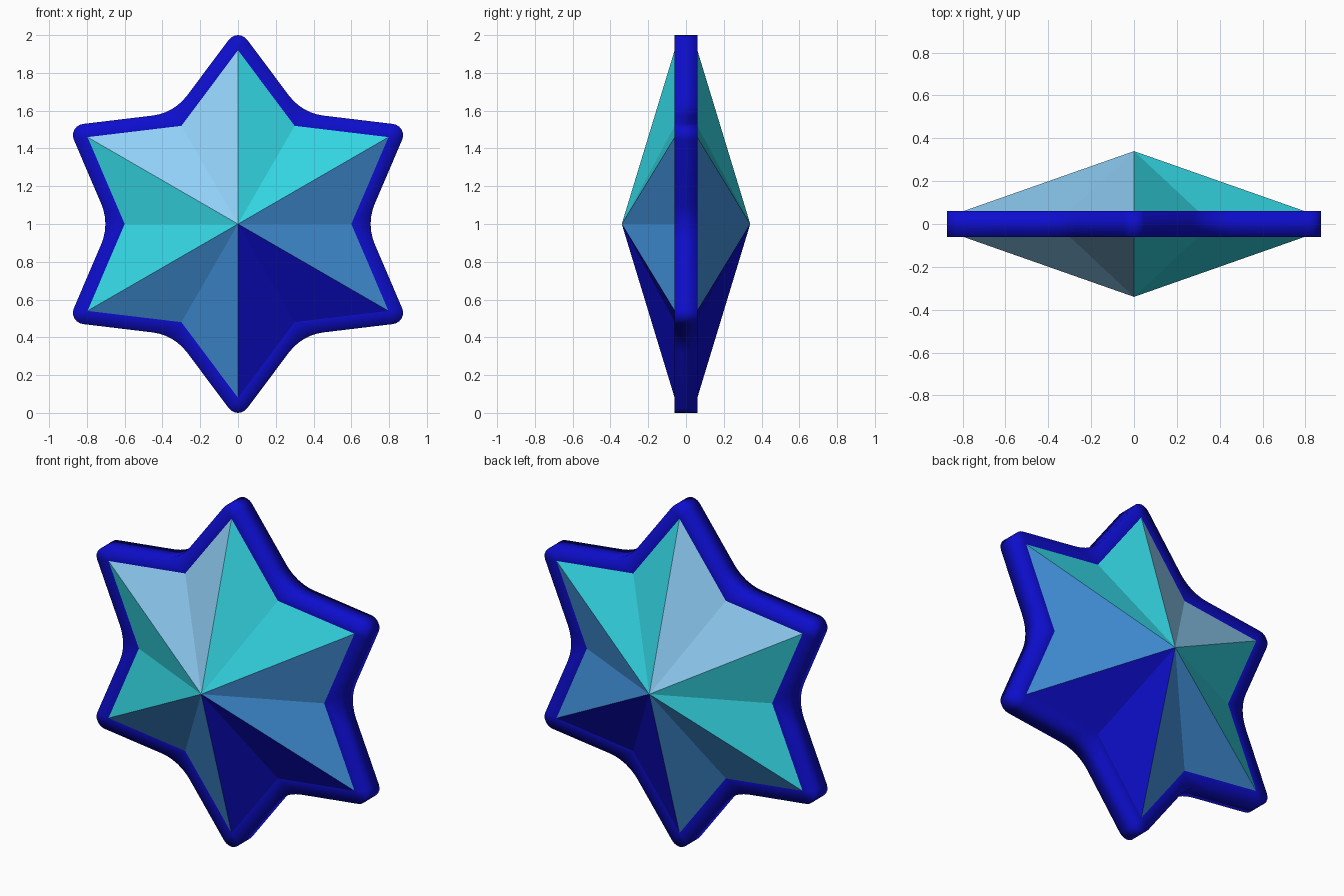
import bpy
from math import sin, cos, radians

if "Cube" in bpy.data.objects:
    bpy.data.objects.remove(bpy.data.objects["Cube"])

TIP, VALLEY = 0.92, 0.60        # radii of the faceted star
HALF, APEX, MID = 0.06, 0.34, 1.0   # rim half depth, apex depth, centre height


def material(name, rgb):
    lin = [((c / 255 + 0.055) / 1.055) ** 2.4 if c > 10 else c / 255 / 12.92 for c in rgb]
    m = bpy.data.materials.new(name)
    m.diffuse_color = (*lin, 1)
    m.use_nodes = True
    m.node_tree.nodes["Principled BSDF"].inputs["Base Color"].default_value = m.diffuse_color
    return m


def polar(r, deg, cx=0.0, cz=0.0):
    return cx + r * cos(radians(deg)), cz + r * sin(radians(deg))


def make_object(name, verts, faces, mats, indices=None, smooth=False):
    me = bpy.data.meshes.new(name)
    me.from_pydata(verts, [], faces)
    for m in mats:
        me.materials.append(m)
    for i, p in enumerate(me.polygons):
        p.material_index = indices[i] if indices else 0
        p.use_smooth = smooth
    ob = bpy.data.objects.new(name, me)
    bpy.context.collection.objects.link(ob)
    return ob


sky = material("sky_blue", (145, 208, 248))
cyan = material("turquoise", (52, 215, 228))
steel = material("steel_blue", (66, 146, 220))
navy = material("deep_blue", (13, 13, 205))

# Star corners, alternating tip and valley, starting at the upper right tip
star = [polar(VALLEY if i % 2 else TIP, 30 + 30 * i) for i in range(12)]

# Faceted crystal: front and back pyramids, one colour per tip-to-tip sector
sector = [1, 0, 1, 2, 3, 2]
verts, faces, cols = [], [], []
for side in (-1, 1):
    b = len(verts)
    verts += [(x, side * HALF, z + MID) for x, z in star] + [(0, side * APEX, MID)]
    for i in range(12):
        f = (b + i, b + (i + 1) % 12, b + 12)
        faces.append(f if side < 0 else f[::-1])
        cols.append(sector[i // 2])
make_object("star_facets", verts, faces, [sky, cyan, steel, navy], cols)

# Rim outline: rounded tips and filleted valleys, each point tied to a star corner
SEG = 6
outline = []
for i in range(12):
    a = 30 + 30 * i
    if i % 2 == 0:
        c, r, start, end = polar(0.94, a), 0.06, a - 53.1, a + 53.1
    else:
        c, r, start, end = polar(0.972, a), 0.27, a + 180 + 23.1, a + 180 - 23.1
    for k in range(SEG + 1):
        outline.append((polar(r, start + (end - start) * k / SEG, *c), i))

# Rim: flat front and back bands joined by the outer wall
n = len(outline)
verts, faces = [], []
for side in (-1, 1):
    verts += [(x, side * HALF, z + MID) for x, z in star]
    verts += [(p[0], side * HALF, p[1] + MID) for p, _ in outline]
back = 12 + n
for j in range(n):
    k = (j + 1) % n
    ij, ik = outline[j][1], outline[k][1]
    band = [ij, 12 + j, 12 + k] + ([ik] if ik != ij else [])
    faces.append(band)
    faces.append([v + back for v in reversed(band)])
    faces.append([12 + j, back + 12 + j, back + 12 + k, 12 + k])
make_object("star_rim", verts, faces, [navy], smooth=True)
